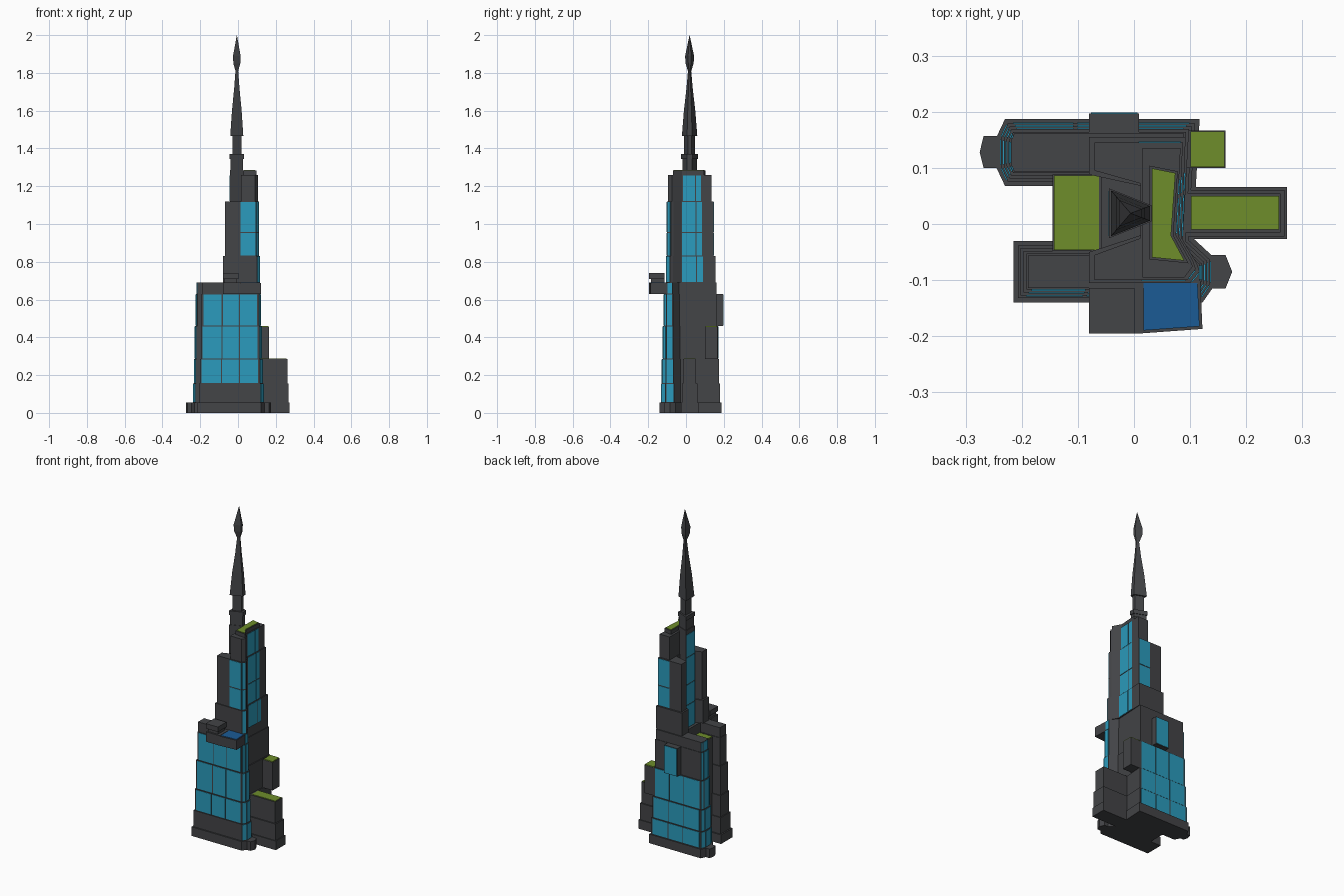
import bpy, bmesh
from mathutils import Vector

if "Cube" in bpy.data.objects:
    bpy.data.objects.remove(bpy.data.objects["Cube"])


def material(name, rgb):
    m = bpy.data.materials.new(name)
    m.diffuse_color = (*rgb, 1)
    m.use_nodes = True
    m.node_tree.nodes["Principled BSDF"].inputs["Base Color"].default_value = m.diffuse_color
    return m


DARK = material("dark_stone", (0.056, 0.058, 0.063))
GLASS = material("glass", (0.024, 0.33, 0.51))
GREEN = material("lawn", (0.156, 0.27, 0.024))
WATER = material("water", (0.011, 0.105, 0.30))


def loft(name, rings, mat=DARK):
    """Skin a stack of (outline, z) rings and cap both ends."""
    bm = bmesh.new()
    vs = [[bm.verts.new((x, y, z)) for x, y in ring] for ring, z in rings]
    n = len(vs[0])
    for a, b in zip(vs, vs[1:]):
        for i in range(n):
            j = (i + 1) % n
            bm.faces.new((a[i], a[j], b[j], b[i]))
    bm.faces.new(vs[0][::-1])
    bm.faces.new(vs[-1])
    bmesh.ops.recalc_face_normals(bm, faces=bm.faces)
    me = bpy.data.meshes.new(name)
    bm.to_mesh(me)
    bm.free()
    me.materials.append(mat)
    ob = bpy.data.objects.new(name, me)
    bpy.context.collection.objects.link(ob)
    return ob


def prism(name, outline, z0, z1, mat=DARK):
    return loft(name, [(outline, z0), (outline, z1)], mat)


def box(name, x0, x1, y0, y1, z0, z1, mat=DARK):
    return prism(name, [(x0, y0), (x1, y0), (x1, y1), (x0, y1)], z0, z1, mat)


def inset(poly, d):
    """Move every edge of a counter-clockwise outline inwards by d."""
    out = []
    for i, p in enumerate(poly):
        p, a, b = Vector(p), Vector(poly[i - 1]), Vector(poly[(i + 1) % len(poly)])
        e, f = (p - a).normalized(), (b - p).normalized()
        n, m = Vector((-e.y, e.x)), Vector((-f.y, f.x))
        out.append(tuple(p + (n + m) * d / (1 + n.dot(m))))
    return out


def panes(name, p, q, z0, z1, cuts=(0, 1), gap=0.003):
    """Thin glass panes along wall p-q (outside on the right), split at cuts."""
    p, q = Vector(p), Vector(q)
    t = (q - p).normalized()
    n = Vector((t.y, -t.x)) * 0.002
    for c0, c1 in zip(cuts, cuts[1:]):
        a, b = p.lerp(q, c0) + t * gap, p.lerp(q, c1) - t * gap
        prism(name, [a - n, a + n, b + n, b - n], z0 + gap, z1 - gap, GLASS)


# lower body: H-shaped plan, stepping in at each tier
plan = [(-.215, -.14), (.122, -.14), (.143, -.11), (.143, -.06), (.105, -.025),
        (.117, .187), (-.23, .187), (-.245, .155), (-.245, .1), (-.23, .068),
        (-.085, .068), (-.085, -.03), (-.215, -.03)]
tiers = [(0, .055, 0), (.055, .155, .008), (.155, .285, .013),
         (.285, .46, .018), (.46, .63, .023), (.63, .69, .026)]
for k, (z0, z1, d) in enumerate(tiers):
    o = inset(plan, d)
    prism("lower_body_tier", o, z0, z1)
    if 2 <= k <= 4:
        panes("front_glass", o[0], o[1], z0, z1, (.02, .36, .66, .98))
    if 1 <= k <= 3:
        panes("back_glass", o[5], o[6], z0, z1, (.02, .34, .64, .98))
    if k:
        for i in (1, 2):
            panes("right_end_glass", o[i], o[i + 1], z0, z1)
        for i in (6, 7, 8):
            panes("left_end_glass", o[i], o[i + 1], z0, z1)

# low entrance bays on the wing ends
prism("right_end_bay", [(.13, -.115), (.163, -.115), (.175, -.085), (.163, -.055), (.13, -.055)], 0, .055)
prism("left_end_bay", [(-.235, .1), (-.235, .157), (-.268, .157), (-.275, .128), (-.268, .1)], 0, .055)

# middle block with roof lawn
box("middle_block", -.145, -.04, -.048, .088, 0, .625)
box("middle_lawn", -.143, -.05, -.046, .086, .62, .63, GREEN)

# right wing with lawn
for z0, z1, d in [(0, .055, 0), (.055, .155, .005), (.155, .285, .012)]:
    box("right_wing_tier", .08, .273 - d, -.027 + d, .066 - d, z0, z1)
box("right_wing_lawn", .102, .258, -.01, .05, .28, .288, GREEN)

# hanging balcony on the right, box bay on the back
box("side_balcony", .085, .163, .1, .167, .285, .455)
box("side_balcony_lawn", .101, .161, .102, .165, .45, .46, GREEN)
box("back_bay", -.08, .009, .14, .197, .46, .63)
panes("back_bay_glass", (.009, .197), (-.08, .197), .46, .63)

# front balcony: roofed box and pool
box("front_balcony", -.08, .012, -.195, -.1, .63, .69)
box("balcony_box_neck", -.072, -.006, -.185, -.115, .69, .71)
box("balcony_box", -.08, .002, -.195, -.115, .71, .74)
pool = [(.012, -.195), (.122, -.187), (.118, -.1), (.012, -.1)]
prism("pool_basin", pool, .63, .688)
prism("pool_water", inset(pool, .005), .68, .691, WATER)

# upper tower: U-shaped tiers open to the left
tier_g = [(-.08, -.105), (.1, -.105), (.117, -.085), (.112, -.07), (.085, -.025), (.092, .155),
          (-.08, .155), (-.08, .088), (.012, .068), (.012, -.02), (-.08, -.05)]
tier_h = [(-.07, -.1), (.095, -.1), (.11, -.08), (.105, -.065), (.08, -.023), (.087, .145),
          (-.07, .145), (-.07, .095), (.012, .072), (.012, -.025), (-.07, -.055)]
tier_i = [(.015, -.095), (.09, -.095), (.105, -.075), (.1, -.065), (.075, -.02), (.083, .135), (.015, .135)]
rows = [(tier_g, .69, .83), (tier_h, .83, .955), (tier_h, .955, 1.12), (tier_i, 1.12, 1.26)]
for o, z0, z1 in rows:
    prism("upper_tower_tier", o, z0, z1)
    panes("tower_right_glass", o[4], o[5], z0, z1, (0, .45, .66))
    if o is tier_g:
        panes("tower_end_glass", o[1], o[2], z0, z1)
    if o is tier_h:
        panes("tower_front_glass", (.01, -.1), o[1], z0, z1)
        panes("tower_front_glass", o[1], o[2], z0, z1)
        panes("tower_back_glass", o[5], (.005, .145), z0, z1)

# tower roof with lawn
roof = [(.028, -.063), (.097, -.07), (.07, -.02), (.078, .094), (.028, .104)]
prism("tower_roof", roof, 1.26, 1.283)
prism("tower_lawn", inset(roof, .004), 1.275, 1.286, GREEN)


# stem and spire: tapered four-sided section, wide on the left
def section(s):
    return [(-.006 + x * s, .019 + y * s) for x, y in
            [(-.037, -.043), (.036, -.014), (.036, .014), (-.037, .043)]]


loft("stem", [(section(1), .6), (section(1), 1.285), (section(.9), 1.285), (section(.9), 1.345)])
for _, z0, z1 in rows:
    panes("stem_glass", section(1)[3], section(1)[0], z0, z1)
prism("stem_cap", section(1.03), 1.345, 1.37)
prism("spire_neck", section(.66), 1.37, 1.465)
loft("spire", [(section(s), z) for z, s in
               [(1.465, .95), (1.6, .7), (1.72, .38), (1.81, .2), (1.85, .5), (1.89, .55), (1.94, .3), (2.0, .01)]])
